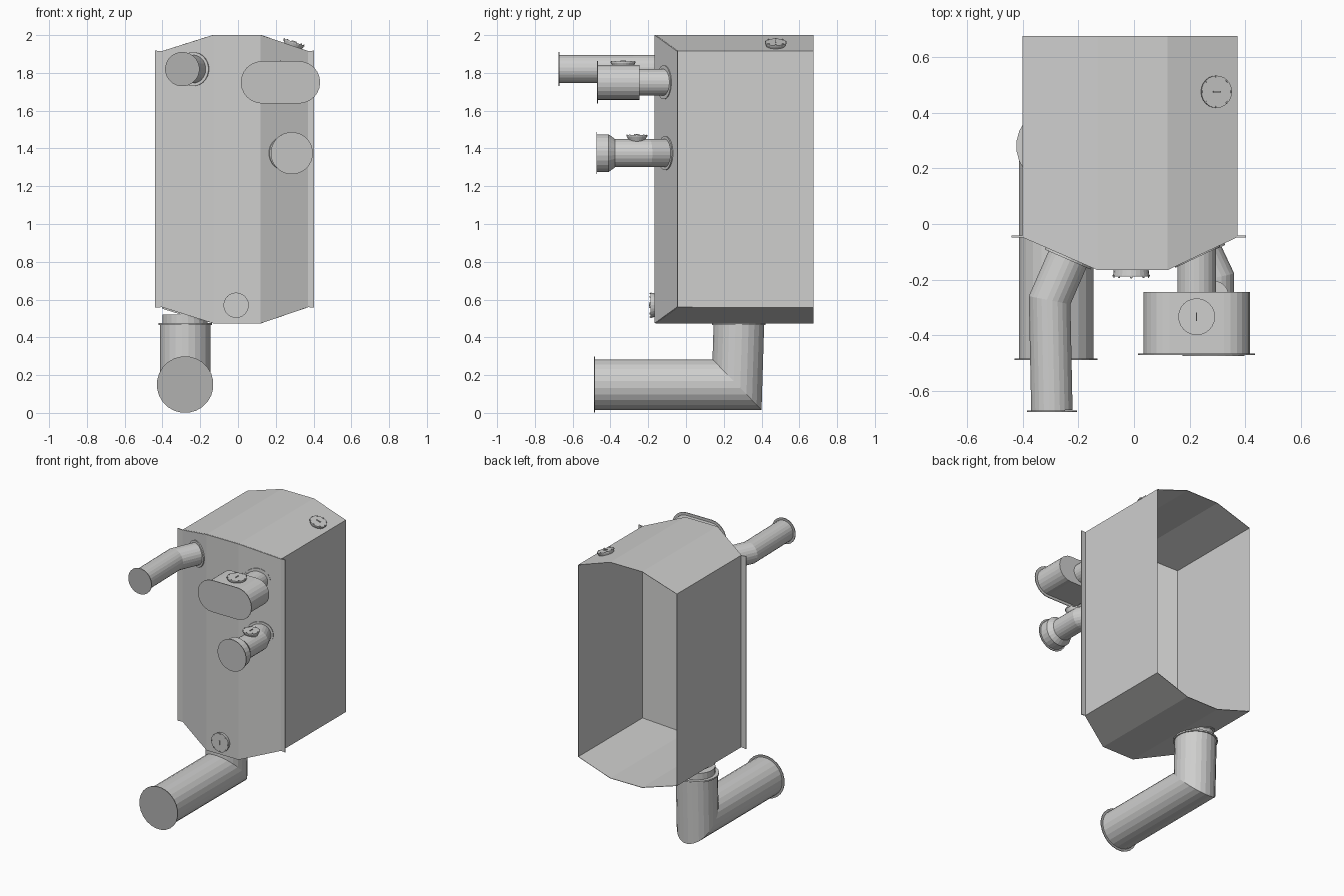
import bpy, bmesh, math
from mathutils import Vector, Matrix

if "Cube" in bpy.data.objects:
    bpy.data.objects.remove(bpy.data.objects["Cube"])


def material(name, v):
    m = bpy.data.materials.new(name)
    m.diffuse_color = (v, v, v * 0.99, 1)
    m.use_nodes = True
    m.node_tree.nodes["Principled BSDF"].inputs["Base Color"].default_value = m.diffuse_color
    return m


SHEET = material("light_grey_metal", 0.62)
MID = material("medium_grey_cover", 0.55)
DARK = material("dark_grey_cover", 0.44)


def finish(name, bm, mat):
    bmesh.ops.recalc_face_normals(bm, faces=bm.faces)
    me = bpy.data.meshes.new(name)
    bm.to_mesh(me)
    bm.free()
    me.materials.append(mat)
    ob = bpy.data.objects.new(name, me)
    bpy.context.collection.objects.link(ob)
    return ob


def loft(name, rings, mat):
    """Skin a list of equal point rings and close both ends."""
    bm = bmesh.new()
    vs = [[bm.verts.new(p) for p in r] for r in rings]
    n = len(vs[0])
    for a, b in zip(vs, vs[1:]):
        for i in range(n):
            bm.faces.new((a[i], a[(i + 1) % n], b[(i + 1) % n], b[i]))
    bm.faces.new(vs[0])
    bm.faces.new(vs[-1])
    return finish(name, bm, mat)


def tube(name, pts, radii, side, mat=SHEET, start=None, n=24):
    """Mitred pipe; side is the axis perpendicular to the bend plane."""
    pts = [Vector(p) for p in pts]
    u = Vector(side)
    dirs = [(b - a).normalized() for a, b in zip(pts, pts[1:])]
    rings = []
    for i, p in enumerate(pts):
        d = dirs[max(i - 1, 0)]
        plane = (d + dirs[min(i, len(dirs) - 1)]).normalized()
        if i == 0 and start is not None:
            plane = start
        v = d.cross(u)
        ring = []
        for k in range(n):
            a = 2 * math.pi * (k + 0.5) / n
            o = radii[i] * (math.cos(a) * u + math.sin(a) * v)
            ring.append(p + o - d * (o.dot(plane) / d.dot(plane)))
        rings.append(ring)
    return loft(name, rings, mat)


def disc(name, c, axis, r, t, side, mat=SHEET):
    c, axis = Vector(c), Vector(axis)
    return tube(name, [c, c + axis * t], [r, r], side, mat)


def cap(name, c, axis, x_dir, r, neck, h):
    """Screw cap: neck, rim, grip plate and small rim lugs."""
    z, x = Vector(axis).normalized(), Vector(x_dir).normalized()
    m = Matrix((x, z.cross(x), z)).transposed().to_4x4()
    m.translation = Vector(c)
    bm = bmesh.new()

    def cone(r1, r2, z0, z1):
        bmesh.ops.create_cone(bm, cap_ends=True, segments=24, radius1=r1, radius2=r2,
                              depth=z1 - z0, matrix=m @ Matrix.Translation((0, 0, (z0 + z1) / 2)))

    def block(px, py, sx, sy, sz, rot=0):
        bmesh.ops.create_cube(bm, size=1, matrix=m @ Matrix.Rotation(rot, 4, 'Z')
                              @ Matrix.Translation((px, py, h + sz / 2))
                              @ Matrix.Diagonal((sx, sy, sz, 1)))

    cone(neck, r * 0.97, -0.02, h - 0.006)
    cone(r, r, h - 0.006, h)
    block(0, 0, 0.03, 0.004, 0.006)
    for k in range(8):
        block(r * 0.93, 0, 0.004, 0.008, 0.005, k * math.pi / 4)
    finish(name, bm, SHEET)


# Housing: one U-shaped section per x station, plus side walls, open at the back
BACK = 0.675
stations = [(-0.40, -0.042, 0.56, 1.915), (-0.13, -0.16, 0.475, 2.0),
            (0.12, -0.16, 0.475, 2.0), (0.37, -0.042, 0.56, 1.915)]
bm = bmesh.new()
rows = [[bm.verts.new(p) for p in ((x, BACK, t), (x, y, t), (x, y, b), (x, BACK, b))]
        for x, y, b, t in stations]
for a, b in zip(rows, rows[1:]):
    for i in range(3):
        bm.faces.new((a[i], a[i + 1], b[i + 1], b[i]))
bm.faces.new(rows[0])
bm.faces.new(rows[-1])
shell = finish("housing_shell", bm, SHEET)
sol = shell.modifiers.new("thickness", 'SOLIDIFY')
sol.thickness = 0.003
sol.offset = 0

# Folded front panel with flanges past both sides
panel = [(-0.44, -0.042, 0.557, 1.918)] + stations + [(0.402, -0.042, 0.557, 1.918)]
loft("front_panel", [[(x, y, b), (x, y, t), (x, y - 0.006, t), (x, y - 0.006, b)]
                     for x, y, b, t in panel], SHEET)

X, Y, Z = Vector((1, 0, 0)), Vector((0, 1, 0)), Vector((0, 0, 1))
left_n = Vector((-0.118, -0.27, 0)).normalized()
right_n = Vector((0.118, -0.25, 0)).normalized()

# Upper left pipe, bent, with wall ring and end plate
w = Vector((-0.235, -0.118, 1.82))
tube("upper_left_pipe", [w, w + left_n * 0.17, (-0.295, -0.67, 1.82)], [0.075] * 3, Z)
disc("upper_left_wall_ring", w, left_n, 0.09, 0.01, Z)
disc("upper_left_end_plate", (-0.295, -0.67, 1.82), -Y, 0.091, 0.005, Z, DARK)

# Oval box on a short straight pipe
c = Vector((0.225, -0.11, 1.75))
tube("oval_box_pipe", [c, (0.225, -0.25, 1.75)], [0.07] * 2, Z, start=right_n)
disc("oval_box_wall_ring", c, right_n, 0.09, 0.01, Z)


def stadium(y, half, r):
    pts = []
    for s in (1, -1):
        for k in range(13):
            a = -math.pi / 2 + math.pi * k / 12
            pts.append((0.225 + s * (half + r * math.cos(a)), y, 1.75 + s * r * math.sin(a)))
    return pts


loft("oval_box", [stadium(-0.245, 0.098, 0.093), stadium(-0.468, 0.098, 0.093)], SHEET)
loft("oval_box_end_plate", [stadium(-0.466, 0.098, 0.112), stadium(-0.471, 0.098, 0.112)], MID)

# Lower right pipe, bent, flaring to a wider mouth
w = Vector((0.243, -0.104, 1.375))
tube("lower_right_pipe", [w, w + right_n * 0.1, (0.285, -0.375, 1.375),
                          (0.285, -0.41, 1.375), (0.285, -0.47, 1.375)],
     [0.075, 0.075, 0.075, 0.101, 0.101], Z)
disc("lower_right_wall_ring", w, right_n, 0.09, 0.01, Z)
disc("lower_right_end_plate", (0.285, -0.47, 1.375), -Y, 0.112, 0.005, Z, MID)

# Bottom outlet: neck, ring, mitred elbow and end plate
disc("outlet_neck", (-0.28, 0.28, 0.47), Z, 0.12, 0.05, X)
bottom_n = Vector((-0.085, 0, -0.27)).normalized()
disc("outlet_floor_ring", (-0.28, 0.28, 0.522), bottom_n, 0.125, 0.008, Y)
disc("outlet_ring", (-0.28, 0.28, 0.465), Z, 0.143, 0.01, X)
tube("outlet_elbow", [(-0.28, 0.28, 0.47), (-0.28, 0.27, 0.15), (-0.28, -0.485, 0.15)],
     [0.135] * 3, X, start=Z)
disc("outlet_end_plate", (-0.28, -0.483, 0.15), -Y, 0.15, 0.005, X, DARK)

# Screw caps
cap("oval_box_cap", (0.225, -0.333, 1.843), Z, Y, 0.066, 0.05, 0.016)
cap("lower_right_cap", (0.285, -0.26, 1.445), Z, Y, 0.056, 0.035, 0.025)
cap("front_cap", (-0.01, -0.165, 0.57), -Y, Z, 0.067, 0.06, 0.024)
cap("roof_cap", (0.29, 0.475, 1.942), (0.322, 0, 0.947), (0.947, 0, -0.322), 0.058, 0.042, 0.022)
